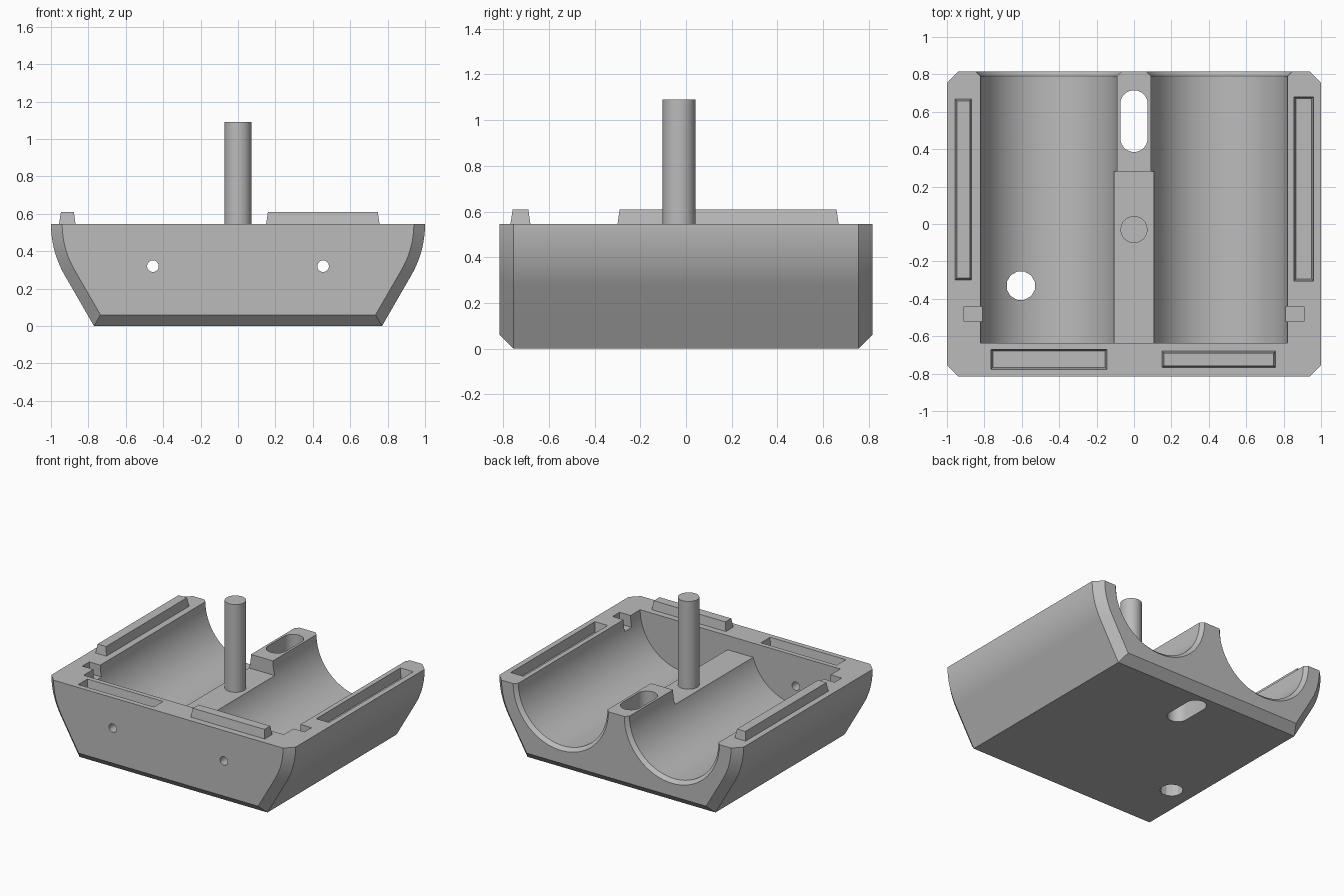
import bpy, bmesh, math
from mathutils import Vector

if "Cube" in bpy.data.objects:
    bpy.data.objects.remove(bpy.data.objects["Cube"], do_unlink=True)

TOP = 0.545        # parting face height
BACK = 0.815       # half depth
BEVEL = 0.06       # end chamfer
BORE_X, BORE_R = 0.455, 0.365
WALL_Y = -0.635    # inner face of the front wall
SHELF = 0.44       # lowered part of the middle rib

grey = bpy.data.materials.new("grey plastic")
grey.use_nodes = True
grey.diffuse_color = (0.5, 0.5, 0.5, 1)
grey.node_tree.nodes["Principled BSDF"].inputs["Base Color"].default_value = (0.5, 0.5, 0.5, 1)


def loft(name, rings):
    """Closed solid skinned through rings of equal point count."""
    bm = bmesh.new()
    loops = [[bm.verts.new(p) for p in ring] for ring in rings]
    for a, b in zip(loops, loops[1:]):
        for i in range(len(a)):
            j = (i + 1) % len(a)
            bm.faces.new((a[i], a[j], b[j], b[i]))
    bm.faces.new(loops[0])
    bm.faces.new(loops[-1])
    bmesh.ops.recalc_face_normals(bm, faces=bm.faces)
    mesh = bpy.data.meshes.new(name)
    bm.to_mesh(mesh)
    bm.free()
    mesh.materials.append(grey)
    obj = bpy.data.objects.new(name, mesh)
    bpy.context.collection.objects.link(obj)
    return obj


def block(name, x0, x1, y0, y1, z0, z1, taper=0.0):
    """Box from z0 to z1 whose z1 end is inset by taper."""
    def ring(z, t):
        return [(x0 + t, y0 + t, z), (x1 - t, y0 + t, z),
                (x1 - t, y1 - t, z), (x0 + t, y1 - t, z)]
    return loft(name, [ring(z0, 0), ring(z1, taper)])


def rod(name, x, y, r, z0, z1, sides=48, stretch=0.0):
    """Vertical cylinder, drawn out along y into a slot by stretch."""
    def ring(z):
        pts = []
        for i in range(sides):
            a = math.tau * (i + 0.5) / sides
            shift = math.copysign(stretch, math.sin(a))
            pts.append((x + r * math.cos(a), y + r * math.sin(a) + shift, z))
        return pts
    return loft(name, [ring(z0), ring(z1)])


def cut(target, cutter):
    mod = target.modifiers.new("cut", 'BOOLEAN')
    mod.operation = 'DIFFERENCE'
    mod.solver = 'EXACT'
    mod.object = cutter
    bpy.context.view_layer.objects.active = target
    bpy.ops.object.modifier_apply(modifier=mod.name)
    bpy.data.objects.remove(cutter, do_unlink=True)


# Hull: flat bottom, sloping sides that curve to vertical at the top
def hull_ring(y, inset):
    big = 0.547
    r = big - inset
    side = [Vector((0.77 - inset / math.cos(math.pi / 6) + inset * math.tan(math.pi / 6), y, inset))]
    for i in range(17):
        a = math.radians(-30 + 30 * i / 16)
        side.append(Vector((1 - big + r * math.cos(a), y, TOP + r * math.sin(a))))
    return side + [Vector((-p.x, p.y, p.z)) for p in reversed(side)]


body = loft("body_shell", [hull_ring(-BACK, BEVEL), hull_ring(-BACK + BEVEL, 0),
                           hull_ring(BACK - BEVEL, 0), hull_ring(BACK, BEVEL)])


# Round troughs, open at the back with a chamfered mouth
def bore_ring(cx, y, r):
    arc = [(cx + r * math.cos(a), y, TOP + r * math.sin(a))
           for a in (math.pi + math.pi * i / 48 for i in range(49))]
    return arc + [(cx + r, y, 0.8), (cx - r, y, 0.8)]


for s in (-1, 1):
    cx = s * BORE_X
    cut(body, loft("trough_cutter", [
        bore_ring(cx, WALL_Y, BORE_R), bore_ring(cx, BACK - 0.025, BORE_R),
        bore_ring(cx, BACK, BORE_R + 0.025), bore_ring(cx, BACK + 0.02, BORE_R + 0.045)]))

# Lowered front part of the middle rib
cut(body, block("rib_cutter", -0.15, 0.15, WALL_Y, 0.28, SHELF, 0.8))

# Slot through the rib and drain hole through the left-hand trough
cut(body, rod("slot_cutter", 0, 0.55, 0.073, -0.1, 0.8, stretch=0.092))
cut(body, rod("hole_cutter", -0.605, -0.33, 0.078, -0.1, 0.5, sides=12))

# Small holes in the front wall and notches beside the troughs
for s in (-1, 1):
    def hole_ring(y):
        return [(s * BORE_X + 0.031 * math.cos(math.tau * i / 24), y,
                 0.32 + 0.031 * math.sin(math.tau * i / 24)) for i in range(24)]
    cut(body, loft("wall_hole_cutter", [hole_ring(-0.9), hole_ring(-0.55)]))
    xs = sorted((s * 0.75, s * 0.91))
    cut(body, block("notch_cutter", *xs, -0.522, -0.44, 0.7, 0.46))

# Tapered grooves on one half of the rim
DEPTH = TOP - 0.07
for x0, x1, y0, y1 in ((0.855, 0.96, -0.305, 0.68), (-0.765, -0.145, -0.777, -0.67)):
    cut(body, block("groove_cutter", x0, x1, y0, y1, TOP + 0.0001, DEPTH, 0.01))

# Matching tongues on the other half
block("side_tongue", -0.957, -0.868, -0.3, 0.668, TOP - 0.002, 0.61, 0.01)
block("front_tongue", 0.15, 0.757, -0.768, -0.68, TOP - 0.002, 0.61, 0.01)

# Upright peg standing on the rib
peg = rod("centre_peg", 0, -0.03, 0.072, SHELF - 0.01, 1.09)

# Smooth the curved surfaces, keep the edges sharp
for obj in (body, peg):
    bpy.ops.object.select_all(action='DESELECT')
    obj.select_set(True)
    bpy.context.view_layer.objects.active = obj
    bpy.ops.object.shade_smooth_by_angle(angle=math.radians(25))
